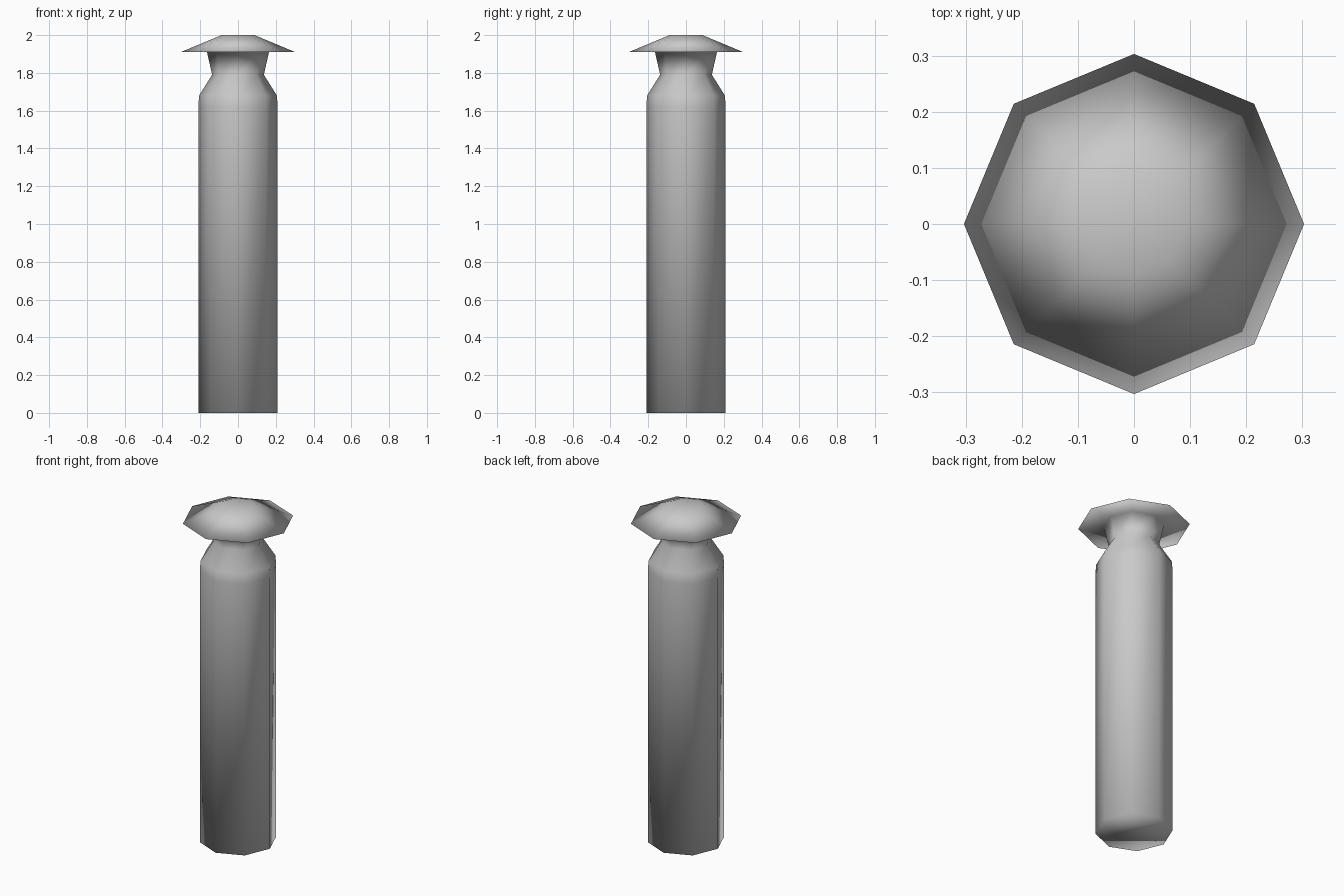
import bpy
import bmesh
from math import cos, sin, tau

cube = bpy.data.objects.get("Cube")
if cube:
    bpy.data.objects.remove(cube, do_unlink=True)

SIDES = 8

# Plain grey for the whole post
grey = bpy.data.materials.new("plain grey")
grey.use_nodes = True
color = (0.588, 0.588, 0.588, 1)
grey.diffuse_color = color
grey.node_tree.nodes["Principled BSDF"].inputs["Base Color"].default_value = color


def lathe(name, profile, material):
    """Turn a (radius, height) profile into a closed, smooth, low-poly solid."""
    bm = bmesh.new()
    rings = []
    for radius, height in profile:
        angles = [tau * i / SIDES for i in range(SIDES)]
        rings.append([bm.verts.new((radius * cos(a), radius * sin(a), height))
                      for a in angles])
    for low, high in zip(rings, rings[1:]):
        for i in range(SIDES):
            j = (i + 1) % SIDES
            bm.faces.new((low[i], low[j], high[j], high[i]))
    bm.faces.new(rings[0][::-1])
    bm.faces.new(rings[-1])
    for face in bm.faces:
        face.smooth = True
    mesh = bpy.data.meshes.new(name)
    bm.to_mesh(mesh)
    bm.free()
    mesh.materials.append(material)
    obj = bpy.data.objects.new(name, mesh)
    bpy.context.collection.objects.link(obj)
    return obj


shaft = [(0.21, 0), (0.21, 1.62)]
shoulder = [(0.206, 1.68), (0.137, 1.79)]
neck = [(0.164, 1.91)]
cap = [(0.303, 1.91), (0.087, 2)]

# One continuous skin, so the shading flows across every edge
lathe("capped_post", shaft + shoulder + neck + cap, grey)
